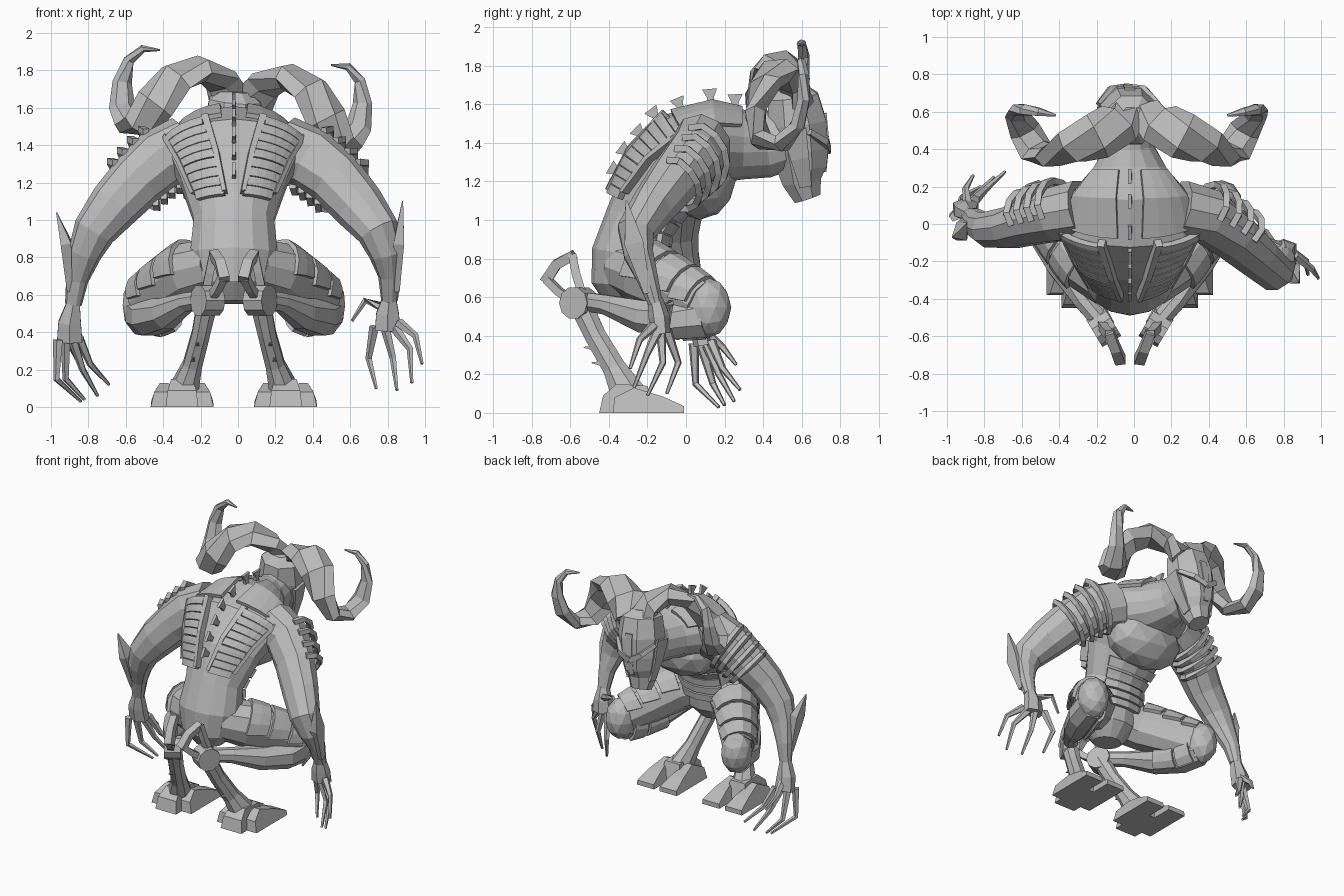
import bpy
import bmesh
import math
from mathutils import Vector, Matrix

cube = bpy.data.objects.get("Cube")
if cube:
    bpy.data.objects.remove(cube)

GREY = (0.5, 0.5, 0.5, 1)
mat = bpy.data.materials.new("stone grey")
mat.use_nodes = True
mat.diffuse_color = GREY
mat.node_tree.nodes["Principled BSDF"].inputs["Base Color"].default_value = GREY
X, Y, Z = Vector((1, 0, 0)), Vector((0, 1, 0)), Vector((0, 0, 1))
# The body's symmetry plane sits slightly to the right; posed arms are placed directly
BODY, POSED = Matrix.Translation((-.022, 0, 0)), Matrix.Identity(4)


def make(name, verts, faces, mirror=False, thick=0, turn=BODY):
    bm = bmesh.new()
    vs = [bm.verts.new(v) for v in verts]
    for f in faces:
        bm.faces.new([vs[i] for i in f])
    bmesh.ops.recalc_face_normals(bm, faces=bm.faces)
    me = bpy.data.meshes.new(name)
    bm.to_mesh(me)
    bm.free()
    me.materials.append(mat)
    ob = bpy.data.objects.new(name, me)
    bpy.context.collection.objects.link(ob)
    if thick:
        m = ob.modifiers.new("thickness", 'SOLIDIFY')
        m.thickness, m.offset = thick, 0
    if mirror:
        ob.modifiers.new("mirror", 'MIRROR')
    ob.matrix_world = turn


class Limb:
    """Elliptical sections (x, y, z, radius along ref, radius across) along a path."""

    def __init__(self, pts, ref=X):
        self.rings = []
        c = [Vector(p[:3]) for p in pts]
        for i, p in enumerate(pts):
            t = (c[min(i + 1, len(c) - 1)] - c[max(i - 1, 0)]).normalized()
            r = ref(c[i]) if callable(ref) else ref
            u = (r - t * r.dot(t)).normalized()
            self.rings.append((c[i], u, t.cross(u), p[3], p[4]))

    def at(self, s, deg, off=0.0):
        i = max(0, min(int(s), len(self.rings) - 2))
        f = s - i
        c, u, v, a, b = (p * (1 - f) + q * f for p, q in zip(self.rings[i], self.rings[i + 1]))
        g = math.radians(deg)
        return c + u * (a + off) * math.cos(g) + v * (b + off) * math.sin(g)

    def build(self, name, n=8, **kw):
        m = len(self.rings)
        verts = [self.at(i, 360 * (k + 0.5) / n) for i in range(m) for k in range(n)]
        faces = [(i * n + k, i * n + (k + 1) % n, (i + 1) * n + (k + 1) % n, (i + 1) * n + k)
                 for i in range(m - 1) for k in range(n)]
        faces += [tuple(range(n)), tuple(range((m - 1) * n, m * n))]
        make(name, verts, faces, **kw)
        return self

    def plate(self, name, s0, s1, lo, hi, off=0.015, thick=0.03, mirror=False, n=4):
        """Armour plate lying on the limb; lo and hi are angles at both ends."""
        verts = []
        for i in range(3):
            f = i / 2
            a, b = (e[0] * (1 - f) + e[1] * f for e in (lo, hi))
            verts += [self.at(s0 + (s1 - s0) * f, a + (b - a) * k / n, off) for k in range(n + 1)]
        w = n + 1
        faces = [(i * w + k, i * w + k + 1, (i + 1) * w + k + 1, (i + 1) * w + k)
                 for i in range(2) for k in range(n)]
        make(name, verts, faces, mirror, thick)


def rod(name, path, r0, r1, n=5, flat=1, ref=X, **kw):
    """Tapered rod through a few points."""
    m = len(path) - 1
    pts = []
    for i, p in enumerate(path):
        r = r0 + (r1 - r0) * i / m
        pts.append((*p, r, r * flat))
    Limb(pts, ref).build(name, n, **kw)


def prism(name, outline, x0, x1, inset=0.0, **kw):
    """Side outline (y, z) extruded across x, narrower towards the top."""
    top = max(z for _, z in outline)
    verts = [(x + d * inset * (z / top) ** 2, y, z) for x, d in ((x0, 1), (x1, -1)) for y, z in outline]
    n = len(outline)
    faces = [(k, (k + 1) % n, n + (k + 1) % n, n + k) for k in range(n)]
    faces += [tuple(range(n)), tuple(range(n, 2 * n))]
    make(name, verts, faces, **kw)


def ball(name, loc, scale, mirror=False):
    bm = bmesh.new()
    bmesh.ops.create_icosphere(bm, subdivisions=2, radius=1)
    verts = [Vector(loc) + Vector([a * b for a, b in zip(v.co, scale)]) for v in bm.verts]
    faces = [[v.index for v in f.verts] for f in bm.faces]
    make(name, verts, faces, mirror)
    bm.free()


# Torso, hunched forward from pelvis to neck
torso = Limb([(0, -.32, .56, .10, .10), (0, -.31, .66, .20, .18), (0, -.30, .82, .24, .19),
              (0, -.25, 1.0, .22, .17), (0, -.14, 1.2, .29, .20), (0, 0, 1.36, .37, .22),
              (0, .15, 1.40, .33, .21), (0, .30, 1.39, .20, .18), (0, .42, 1.39, .13, .17),
              (0, .55, 1.42, .12, .15)]).build("torso", 14)
ball("chest", (0, .07, 1.21), (.30, .19, .21))
for i in range(5):
    s = 1.7 + i * .42
    torso.plate("belly_band", s, s + .34, (45, 45), (135, 135))

# Segmented armour strips down the back, collar plates and spine fins
for i in range(9):
    f, s = i / 8, 3.25 + i * .2
    torso.plate("back_segment", s, s + .185, (-79 + 14 * f,) * 2, (-42 + 18 * f,) * 2,
                .022, .035, True)
torso.plate("back_strip_inner_rim", 3.3, 5.1, (-82, -70), (-77, -64), .026, .05, True, 1)
torso.plate("back_strip_outer_rim", 3.4, 5.1, (-43, -26), (-37, -20), .025, .05, True, 1)
torso.plate("collar_plate", 5.2, 6.9, (-80, -75), (-22, -30), .012, .025, True)
torso.plate("flank_plate", 4.6, 5.9, (30, 30), (75, 75), .02, .03, True)
for s in (3.7, 4.1, 4.5, 4.9, 5.4, 6.0, 6.7):
    base, tip = torso.at(s, -90, -.02), torso.at(s, -90, .07)
    Limb([(*base, .016, .025), (*base.lerp(tip, .5), .014, .025),
          (*tip, .014, .055)]).build("spine_fin", 4)

# Head, tilted a little to one side
pivot = Vector((0, .55, 1.55))
tilt = Matrix.Translation(pivot) @ Matrix.Rotation(math.radians(5), 4, 'Y') @ Matrix.Translation(-pivot)
head = BODY @ tilt
Limb([(0, .55, 1.69, .08, .08), (0, .555, 1.64, .15, .14), (0, .575, 1.50, .17, .165),
      (0, .59, 1.36, .15, .16), (0, .60, 1.27, .125, .14), (0, .60, 1.20, .105, .11),
      (0, .63, 1.11, .075, .075)]).build("head", 8, turn=head)
rod("brow_ridge", [(0, .73, 1.36), (.09, .72, 1.41), (.16, .64, 1.47)], .03, .02, 4, mirror=True, turn=head, ref=Z)
rod("cheek_plate", [(.15, .56, 1.48), (.13, .59, 1.33), (.09, .62, 1.18)], .03, .015, 4, 3, mirror=True, turn=head)
rod("nose_ridge", [(0, .70, 1.55), (0, .72, 1.4), (0, .71, 1.25)], .04, .025, 4, turn=head)

# Corkscrew ribbon horns
horn = [(.05, .60, 1.62, .07, .12), (.11, .54, 1.73, .07, .13), (.23, .47, 1.79, .07, .13),
        (.36, .41, 1.73, .065, .12), (.46, .36, 1.58, .06, .11), (.53, .39, 1.46, .055, .10),
        (.59, .50, 1.45, .05, .085), (.635, .58, 1.55, .042, .07), (.645, .61, 1.68, .035, .052),
        (.62, .61, 1.80, .028, .036), (.55, .60, 1.87, .02, .024), (.46, .58, 1.87, .005, .007)]
Limb(horn, lambda c: Vector((0, c.y - .5, c.z - 1.59))).build(
    "horn", 6, mirror=True, turn=Matrix.Translation((.012, 0, 0)) @ tilt)

# Arms: left is drawn back, right reaches forward
radii = [(.16, .18), (.15, .17), (.135, .155), (.115, .14), (.10, .115), (.08, .09), (.058, .06), (.04, .045)]
arms = {
    "left": [(.24, .08, 1.38), (.40, .04, 1.32), (.53, -.06, 1.21), (.65, -.17, 1.07),
             (.75, -.26, .94), (.79, -.245, .82), (.81, -.20, .70), (.81, -.16, .57)],
    "right": [(-.28, .08, 1.38), (-.42, .05, 1.32), (-.54, .02, 1.21), (-.66, -.02, 1.08),
              (-.77, -.03, .94), (-.82, -.01, .82), (-.86, .03, .68), (-.88, .05, .55)]}
spikes = {"left": [(.85, -.20, .62), (.86, -.27, .88), (.88, -.31, 1.10)],
          "right": [(-.90, .02, .62), (-.92, -.04, .88), (-.97, -.07, 1.04)]}
palms = {"left": [(.81, -.16, .59), (.80, -.14, .50), (.80, -.13, .41)],
         "right": [(-.88, .05, .56), (-.90, .07, .45), (-.90, .09, .35)]}
fingers = {
    "left": [[(.73, -.10, .43), (.70, -.04, .26), (.74, -.10, .10)],
             [(.79, -.13, .42), (.83, -.12, .26), (.85, -.20, .09)],
             [(.84, -.15, .42), (.92, -.20, .31), (.93, -.27, .13)],
             [(.86, -.17, .45), (.95, -.24, .38), (.985, -.29, .23)],
             [(.78, -.12, .53), (.68, -.08, .57), (.61, -.09, .46)]],
    "right": [[(-.96, .04, .36), (-.97, .05, .15), (-.84, .17, .03)],
              [(-.92, .08, .35), (-.92, .14, .15), (-.82, .20, .04)],
              [(-.88, .11, .35), (-.83, .17, .20), (-.75, .25, .06)],
              [(-.85, .13, .37), (-.79, .19, .23), (-.69, .28, .12)],
              [(-.89, .10, .42), (-.90, .19, .34), (-.86, .26, .25)]]}
for side, path in arms.items():
    arm = Limb([(*p, *r) for p, r in zip(path, radii)], Y).build(side + "_arm", 10, turn=POSED)
    # Curved straps standing off the upper arm
    for s in (.9, 1.3, 1.7, 2.1):
        strap = [arm.at(s, g, .03 if abs(g) < 90 else .0) for g in range(-100, 101, 25)]
        rod(side + "_arm_strap", strap, .024, .024, 4, turn=POSED)
    a, b, c = spikes[side]
    Limb([(*a, .02, .025), (*b, .04, .07), (*c, .004, .006)]).build(side + "_elbow_spike", 4, turn=POSED)
    a, b, c = palms[side]
    Limb([(*a, .04, .04), (*b, .07, .055), (*c, .078, .05)]).build(side + "_palm", 6, turn=POSED)
    for f in fingers[side]:
        rod(side + "_finger", f, .028, .009, turn=POSED)

# Folded legs: thigh, calf and rounded knee
thigh = Limb([(.10, -.30, .76, .15, .15), (.24, -.21, .72, .165, .15), (.38, -.04, .63, .15, .13),
              (.48, .08, .56, .135, .11)], Z).build("thigh", 10, mirror=True)
calf = Limb([(.49, .10, .50, .12, .10), (.45, -.04, .48, .105, .11), (.36, -.22, .50, .09, .09),
             (.25, -.41, .56, .055, .055), (.14, -.54, .58, .05, .05)], Z).build("calf", 8, mirror=True)
for s0, s1 in ((.9, 1.5), (1.6, 2.2), (2.3, 2.9)):
    thigh.plate("thigh_plate", s0, s1, (-70, -60), (95, 85), .01, .025, True, 6)
for s0, s1 in ((.2, 1.0), (1.1, 1.9)):
    calf.plate("calf_plate", s0, s1, (40, 40), (150, 150), .01, .02, True)
ball("knee_cap", (.49, .115, .545), (.11, .12, .155), True)

# Hock joint with forked spur
rod("hock_joint", [(.09, -.525, .57), (.19, -.585, .57)], .085, .085, 10, ref=Z, mirror=True)
rod("spur_upper_arm", [(.15, -.54, .62), (.13, -.57, .72), (.11, -.59, .82)], .032, .03, 4, mirror=True)
rod("spur_lower_arm", [(.12, -.60, .59), (.09, -.66, .63), (.06, -.72, .69)], .03, .03, 4, ref=Z, mirror=True)
rod("spur_crown", [(.05, -.73, .68), (.075, -.67, .77), (.11, -.58, .82)], .04, .035, 4, mirror=True)

# Lower leg with small rear thorns
Limb([(.14, -.55, .57, .06, .065), (.175, -.47, .40, .052, .06), (.22, -.37, .23, .055, .065),
      (.27, -.29, .08, .085, .10)]).build("lower_leg", 8, mirror=True)
for y, z, x in ((-.42, .33, .195), (-.38, .25, .22)):
    rod("leg_thorn", [(x, y, z), (x, y - .11, z + .01)], .035, .003, 4, mirror=True)

# Cloven hooves
toe = [(-.38, 0), (-.37, .08), (-.27, .13), (-.12, .085), (-.01, .035), (-.01, 0)]
prism("inner_hoof", toe, .108, .255, .05, mirror=True)
prism("outer_hoof", toe, .30, .445, .05, mirror=True)
prism("heel", [(-.45, 0), (-.43, .09), (-.36, .15), (-.20, .14), (-.16, 0)], .19, .365, .03, mirror=True)
